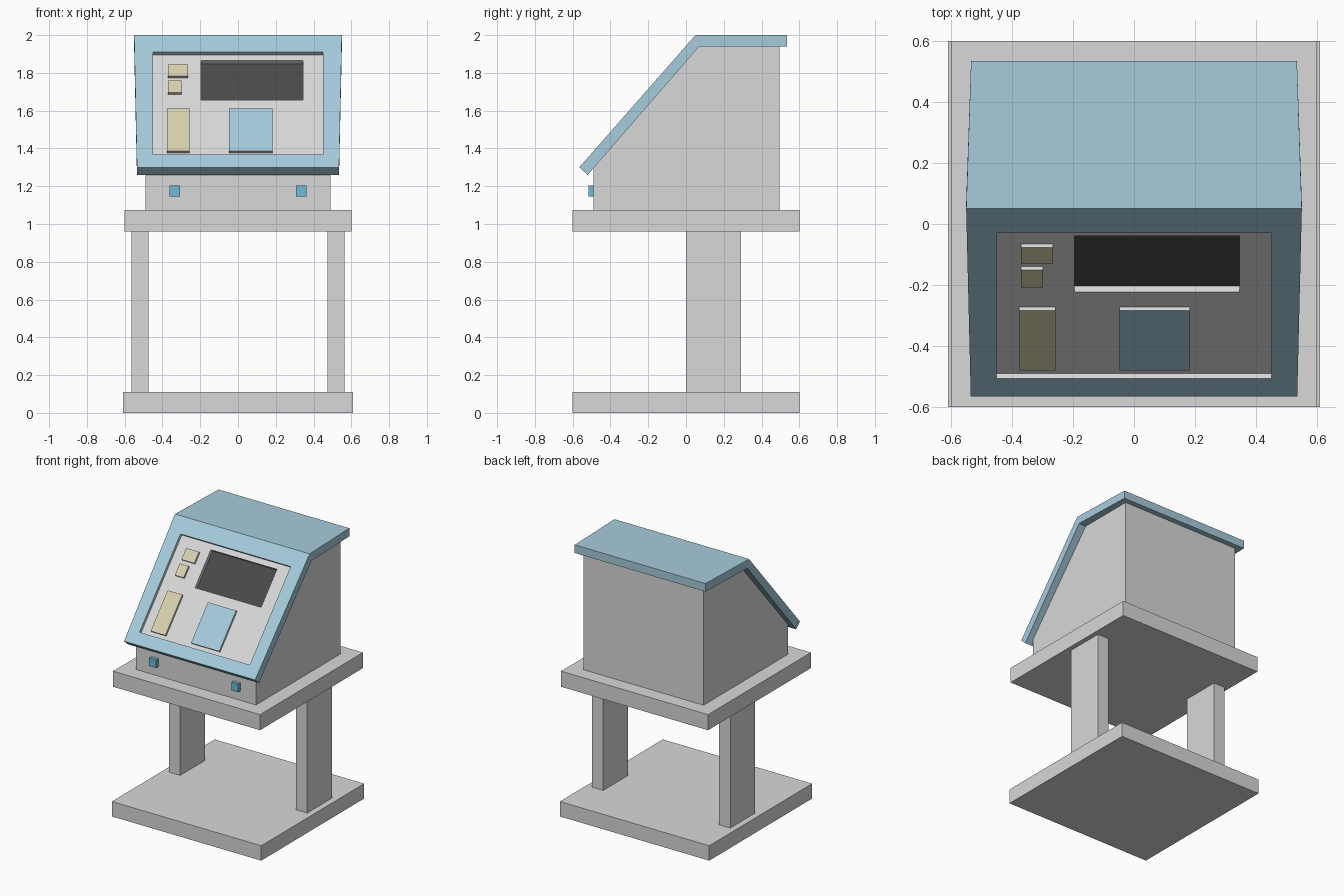
import bpy, bmesh, math
from mathutils import Vector

if "Cube" in bpy.data.objects:
    bpy.data.objects.remove(bpy.data.objects["Cube"])


def material(name, rgb):
    m = bpy.data.materials.new(name)
    m.diffuse_color = (*rgb, 1)
    m.use_nodes = True
    m.node_tree.nodes["Principled BSDF"].inputs["Base Color"].default_value = m.diffuse_color
    return m


GREY = material("light grey", (0.69, 0.69, 0.69))
BLUE = material("pale blue", (0.38, 0.60, 0.71))
CREAM = material("cream", (0.69, 0.63, 0.42))
DARK = material("screen charcoal", (0.068, 0.068, 0.068))
TEAL = material("knob blue", (0.16, 0.50, 0.68))


def finish(name, bm, mats, recalc=True):
    if recalc:
        bmesh.ops.recalc_face_normals(bm, faces=bm.faces[:])
    me = bpy.data.meshes.new(name)
    bm.to_mesh(me)
    bm.free()
    for m in mats:
        me.materials.append(m)
    ob = bpy.data.objects.new(name, me)
    bpy.context.collection.objects.link(ob)
    return ob


def box(name, x, y, z, mat):
    bm = bmesh.new()
    bmesh.ops.create_cube(bm, size=1)
    for v in bm.verts:
        v.co = [r[0] if c < 0 else r[1] for c, r in zip(v.co, (x, y, z))]
    return finish(name, bm, [mat])


def loft(bm, profile, widths):
    """Closed (y, z) profile spanning x = -w..w; returns left and right vertices."""
    left = [bm.verts.new((-w, *p)) for p, w in zip(profile, widths)]
    right = [bm.verts.new((w, *p)) for p, w in zip(profile, widths)]
    bm.faces.new(left)
    bm.faces.new(right[::-1])
    return left, right


def ring(bm, a, b, mat=0):
    """Band of quads between two loops of four vertices."""
    for i in range(4):
        j = (i + 1) % 4
        bm.faces.new((a[i], a[j], b[j], b[i])).material_index = mat


# Sloping control face: surface height z and outward offset w give a point
FOOT, RIDGE = Vector((-0.565, 1.30)), Vector((0.05, 2.0))
DIR = (RIDGE - FOOT).normalized()
OUT = Vector((-DIR.y, DIR.x))


def on_slope(x, z, w):
    p = FOOT + DIR * ((z - FOOT.y) / DIR.y) + OUT * w
    return (x, p.x, p.y)


def rect(bm, x0, x1, z0, z1, w):
    return [bm.verts.new(on_slope(x, z, w))
            for x, z in ((x0, z0), (x1, z0), (x1, z1), (x0, z1))]


# Stand: base, two legs, shelf
box("base_slab", (-0.61, 0.61), (-0.6, 0.6), (0, 0.11), GREY)
for side, s in (("left", -1), ("right", 1)):
    box(side + "_leg", sorted((s * 0.473, s * 0.565)), (0, 0.29), (0.11, 0.96), GREY)
    box(side + "_knob", sorted((s * 0.307, s * 0.363)), (-0.517, -0.49), (1.145, 1.205), TEAL)
box("shelf", (-0.6, 0.6), (-0.6, 0.6), (0.96, 1.075), GREY)

# Cabinet body with sloping front
body = [(-0.49, 1.075), (0.495, 1.075), (0.495, 1.94), (0.07, 1.94), (-0.49, 1.295)]
bm = bmesh.new()
l, r = loft(bm, body, [0.49] * 5)
for i in range(5):
    j = (i + 1) % 5
    bm.faces.new((l[i], l[j], r[j], r[i]))
finish("cabinet_body", bm, [GREY])

# Bent hood with a rectangular opening framed in its slope
OPENING = (-0.45, 0.45, 1.367, 1.91)
hood = [tuple(FOOT), tuple(RIDGE), (0.535, 2.0), (0.535, 1.94), (0.07, 1.94), (-0.52, 1.26)]
bm = bmesh.new()
l, r = loft(bm, hood, [0.535, 0.55, 0.534, 0.534, 0.55, 0.535])
for i in range(1, 6):
    j = (i + 1) % 6
    bm.faces.new((l[i], l[j], r[j], r[i]))
ring(bm, [l[0], r[0], r[1], l[1]], rect(bm, *OPENING, 0))
finish("hood", bm, [BLUE])

# Recessed panel with the sunken screen (faces wound to point outward)
PANEL, SCREEN = -0.022, -0.049
bm = bmesh.new()
loops = [rect(bm, *OPENING, 0), rect(bm, *OPENING, PANEL),
         rect(bm, -0.195, 0.345, 1.67, 1.88, PANEL),
         rect(bm, -0.195, 0.345, 1.67, 1.88, SCREEN)]
for a, b in zip(loops, loops[1:]):
    ring(bm, a, b)
bm.faces.new(loops[-1]).material_index = 1
finish("control_panel", bm, [GREY, DARK], recalc=False)

# Raised plates on the panel: coloured face, grey rim
for name, area, mat in (
        ("upper_button", (-0.37, -0.265, 1.787, 1.85), CREAM),
        ("lower_button", (-0.37, -0.298, 1.70, 1.765), CREAM),
        ("tall_plate", (-0.377, -0.257, 1.39, 1.615), CREAM),
        ("wide_plate", (-0.047, 0.183, 1.39, 1.615), BLUE)):
    bm = bmesh.new()
    low, top = rect(bm, *area, PANEL), rect(bm, *area, PANEL + 0.015)
    ring(bm, low, top)
    bm.faces.new(low[::-1])
    bm.faces.new(top).material_index = 1
    finish(name, bm, [GREY, mat])
